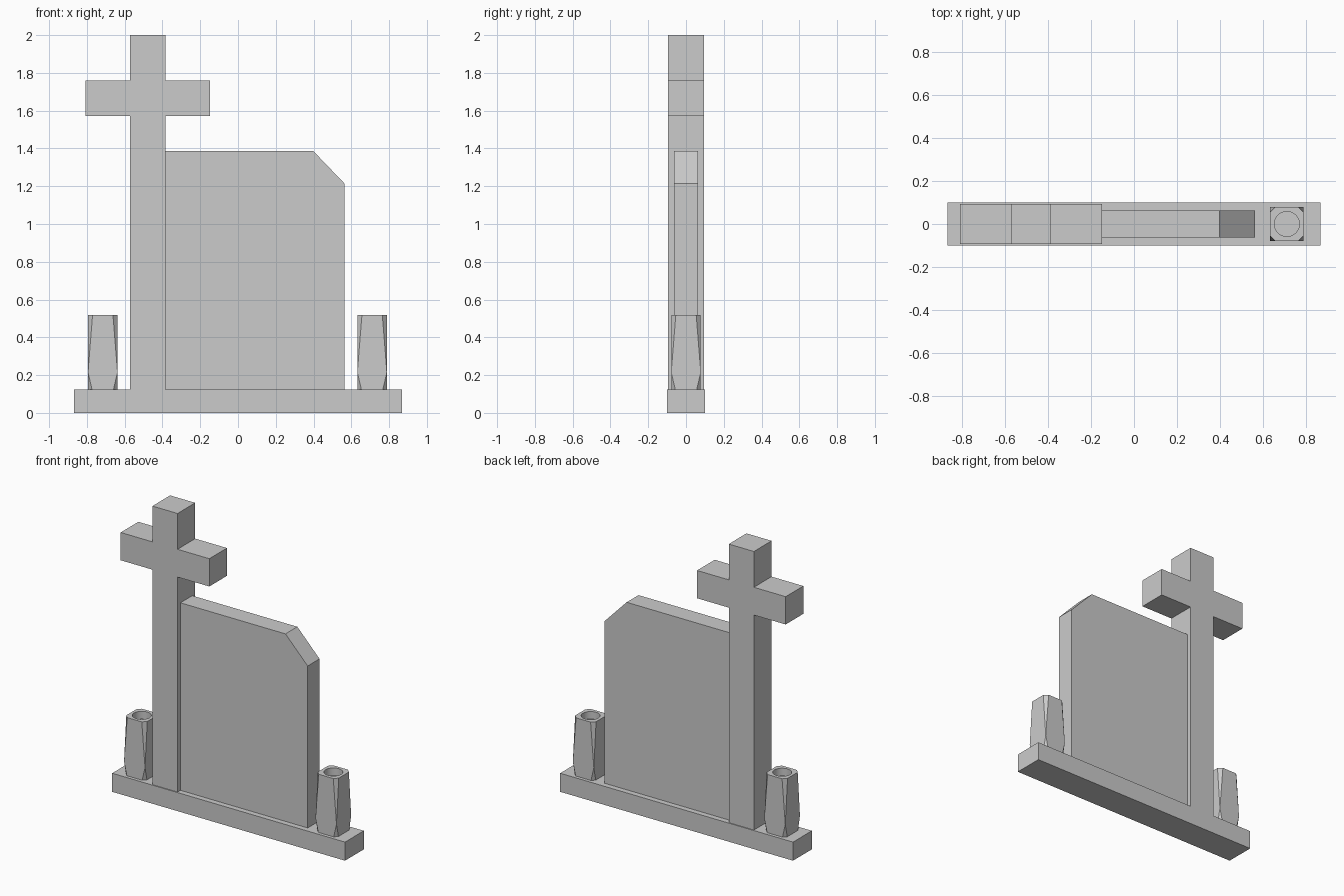
import bpy, bmesh, math

if "Cube" in bpy.data.objects:
    bpy.data.objects.remove(bpy.data.objects["Cube"])


def finish(bm, name):
    bmesh.ops.recalc_face_normals(bm, faces=bm.faces[:])
    mesh = bpy.data.meshes.new(name)
    bm.to_mesh(mesh)
    bm.free()
    obj = bpy.data.objects.new(name, mesh)
    bpy.context.collection.objects.link(obj)
    return obj


def slab(name, outline, half_depth):
    """Extrude an (x, z) outline symmetrically along y."""
    bm = bmesh.new()
    face = bm.faces.new([bm.verts.new((x, -half_depth, z)) for x, z in outline])
    ext = bmesh.ops.extrude_face_region(bm, geom=[face])
    verts = [v for v in ext["geom"] if isinstance(v, bmesh.types.BMVert)]
    bmesh.ops.translate(bm, verts=verts, vec=(0, 2 * half_depth, 0))
    return finish(bm, name)


BASE_TOP, VASE_TOP = 0.125, 0.517

# Plinth
slab("plinth", [(-0.867, 0), (0.867, 0), (0.867, BASE_TOP), (-0.867, BASE_TOP)], 0.1)

# Headstone with one clipped corner
slab("headstone", [(-0.385, BASE_TOP), (0.563, BASE_TOP), (0.563, 1.215),
                   (0.398, 1.387), (-0.385, 1.387)], 0.063)

# Cross: right half of the outline, mirrored about its centre line
cx = -0.478
half = [(0.0935, BASE_TOP), (0.0935, 1.572), (0.33, 1.572),
        (0.33, 1.759), (0.0935, 1.759), (0.0935, 2.0)]
slab("cross", [(cx + x, z) for x, z in half] +
     [(cx - x, z) for x, z in reversed(half)], 0.094)


# Vase: square block whose corners are cut away above and below its widest level
def vase(name, x0):
    h = 0.078
    bm = bmesh.new()
    for z, cut in ((BASE_TOP, 0.021), (0.215, 0), (VASE_TOP, 0.024)):
        for sx in (-1, 1):
            for sy in (-1, 1):
                pts = {(h, h - cut), (h - cut, h)}
                for px, py in sorted(pts):
                    bm.verts.new((x0 + sx * px, sy * py, z))
    bmesh.ops.convex_hull(bm, input=bm.verts[:])
    bmesh.ops.dissolve_limit(bm, angle_limit=math.radians(1),
                             verts=bm.verts[:], edges=bm.edges[:])
    obj = finish(bm, name)

    # Round opening in the top
    depth = 0.05
    bpy.ops.mesh.primitive_cylinder_add(vertices=32, radius=0.058, depth=2 * depth,
                                        location=(x0, 0, VASE_TOP))
    cutter = bpy.context.object
    cutter.name = name + "_cutter"
    cutter.hide_render = True
    mod = obj.modifiers.new("opening", "BOOLEAN")
    mod.operation = "DIFFERENCE"
    mod.solver = "EXACT"
    mod.object = cutter
    bpy.ops.object.select_all(action="DESELECT")
    obj.select_set(True)
    bpy.context.view_layer.objects.active = obj
    bpy.ops.object.modifier_apply(modifier=mod.name)
    bpy.ops.object.shade_smooth_by_angle(angle=math.radians(20))
    bpy.data.objects.remove(cutter)


vase("left_vase", -0.716)
vase("right_vase", 0.71)
